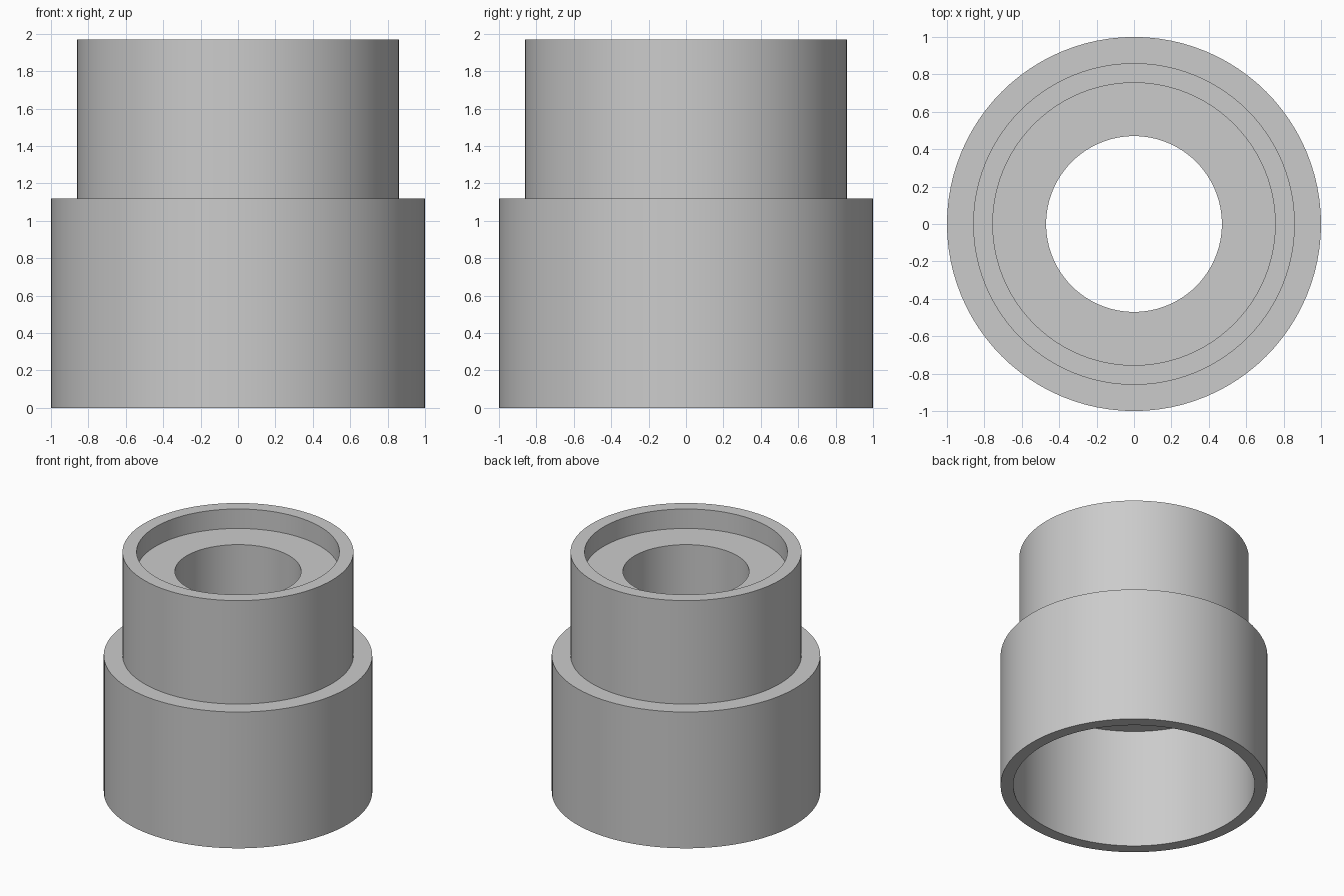
import bpy
import bmesh
import math

old = bpy.data.objects.get("Cube")
if old:
    bpy.data.objects.remove(old, do_unlink=True)

SEGMENTS = 96

# One plain grey material
grey = bpy.data.materials.new("plain grey")
grey.use_nodes = True
colour = (0.6, 0.6, 0.6, 1)
grey.diffuse_color = colour
grey.node_tree.nodes["Principled BSDF"].inputs["Base Color"].default_value = colour


def lathe(name, profile, material):
    """Revolve a closed (radius, height) profile around the z axis."""
    bm = bmesh.new()
    rings = []
    for i in range(SEGMENTS):
        a = 2 * math.pi * i / SEGMENTS
        rings.append([bm.verts.new((r * math.cos(a), r * math.sin(a), z))
                      for r, z in profile])
    n = len(profile)
    for i in range(SEGMENTS):
        here, after = rings[i], rings[(i + 1) % SEGMENTS]
        for j in range(n):
            k = (j + 1) % n
            bm.faces.new((here[j], after[j], after[k], here[k]))
    bmesh.ops.recalc_face_normals(bm, faces=bm.faces)
    mesh = bpy.data.meshes.new(name)
    bm.to_mesh(mesh)
    bm.free()
    mesh.materials.append(material)
    obj = bpy.data.objects.new(name, mesh)
    bpy.context.collection.objects.link(obj)
    bpy.ops.object.select_all(action="DESELECT")
    obj.select_set(True)
    bpy.context.view_layer.objects.active = obj
    bpy.ops.object.shade_smooth_by_angle(angle=math.radians(30))
    return obj


# Stepped sleeve: wide socket below, narrow collar with a recessed rim above
lathe("stepped_sleeve", [
    (1.0, 0), (1.0, 1.12),        # outer socket wall
    (0.86, 1.12), (0.86, 1.97),   # shoulder and collar wall
    (0.755, 1.97), (0.755, 1.81), # rim and recess wall
    (0.47, 1.81), (0.47, 0.99),   # recess floor and through hole
    (0.905, 0.99), (0.905, 0),    # socket ceiling and inner wall
], grey)
